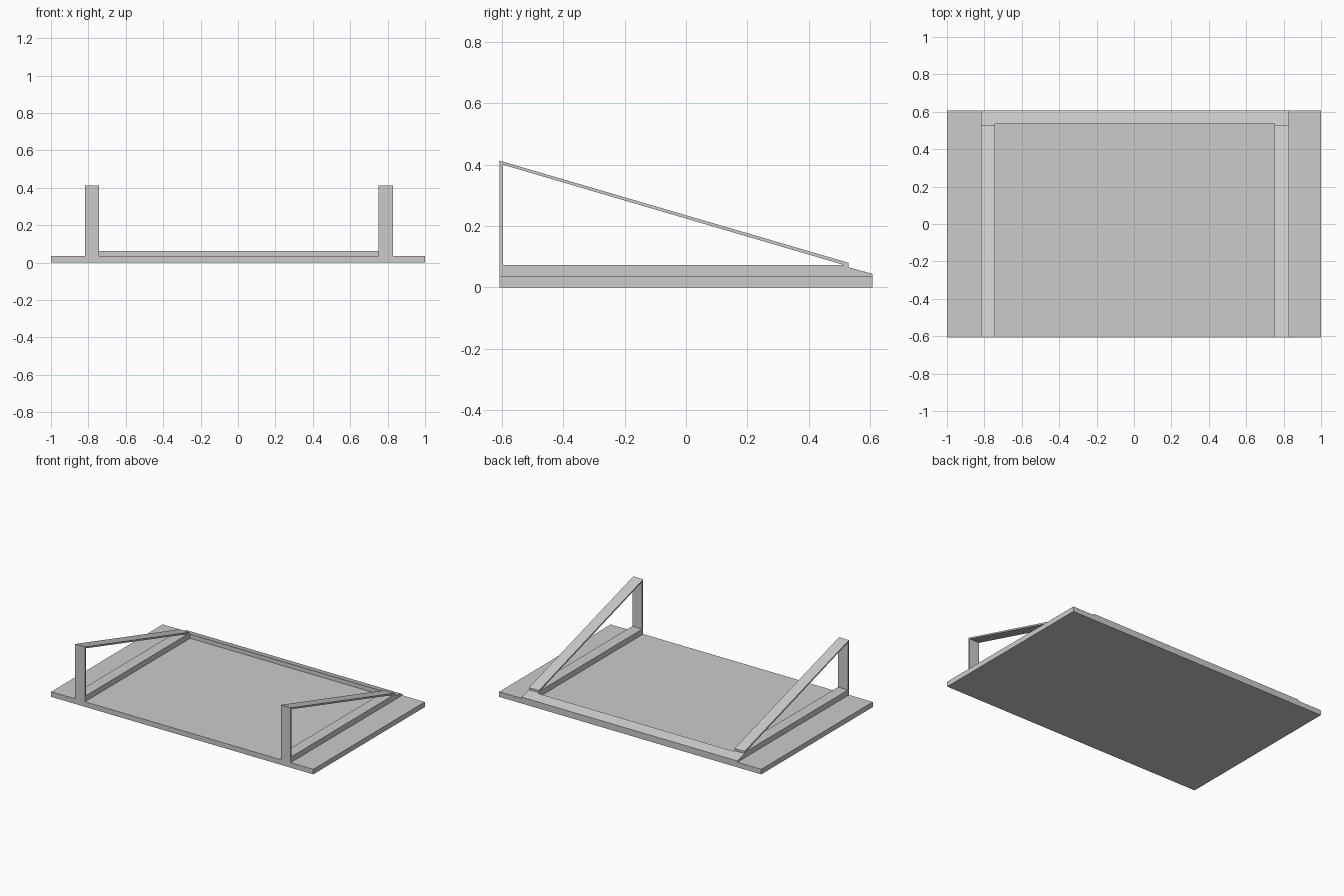
import bpy, bmesh

if "Cube" in bpy.data.objects:
    bpy.data.objects.remove(bpy.data.objects["Cube"])


def extrude_x(name, profile, x0, x1):
    """Extrude a (y, z) profile from x0 to x1."""
    bm = bmesh.new()
    face = bm.faces.new([bm.verts.new((x0, y, z)) for y, z in profile])
    ext = bmesh.ops.extrude_face_region(bm, geom=[face])
    verts = [v for v in ext["geom"] if isinstance(v, bmesh.types.BMVert)]
    bmesh.ops.translate(bm, vec=(x1 - x0, 0, 0), verts=verts)
    bmesh.ops.recalc_face_normals(bm, faces=bm.faces)
    mesh = bpy.data.meshes.new(name)
    bm.to_mesh(mesh)
    bm.free()
    obj = bpy.data.objects.new(name, mesh)
    bpy.context.collection.objects.link(obj)
    return obj


def rect(y0, y1, z0, z1):
    return [(y0, z0), (y1, z0), (y1, z1), (y0, z1)]


FRONT, BACK, TOP = -0.608, 0.608, 0.035

# Flat base plate
extrude_x("base_plate", rect(FRONT, BACK, 0, TOP), -1, 1)

# Side frames: bottom rail, front upright and sloping brace
for side, x0, x1 in (("left", -0.818, -0.742), ("right", 0.752, 0.828)):
    extrude_x(side + "_rail", rect(FRONT, 0.53, TOP, 0.073), x0, x1)
    extrude_x(side + "_upright", [(FRONT, 0.073), (-0.597, 0.073),
                                  (-0.597, 0.401), (FRONT, 0.404)], x0, x1)
    extrude_x(side + "_brace", [(FRONT, 0.403), (0.515, 0.073), (0.53, 0.068),
                                (0.53, 0.08), (FRONT, 0.413)], x0, x1)

# Back bar with a sloping top joining both frames
extrude_x("back_bar_middle", [(0.538, TOP), (BACK, TOP), (BACK, 0.044), (0.538, 0.063)],
          -0.742, 0.752)
for side, x0, x1 in (("left", -0.818, -0.742), ("right", 0.752, 0.828)):
    extrude_x("back_bar_" + side + "_end",
              [(0.53, TOP), (BACK, TOP), (BACK, 0.044), (0.53, 0.065)], x0, x1)
